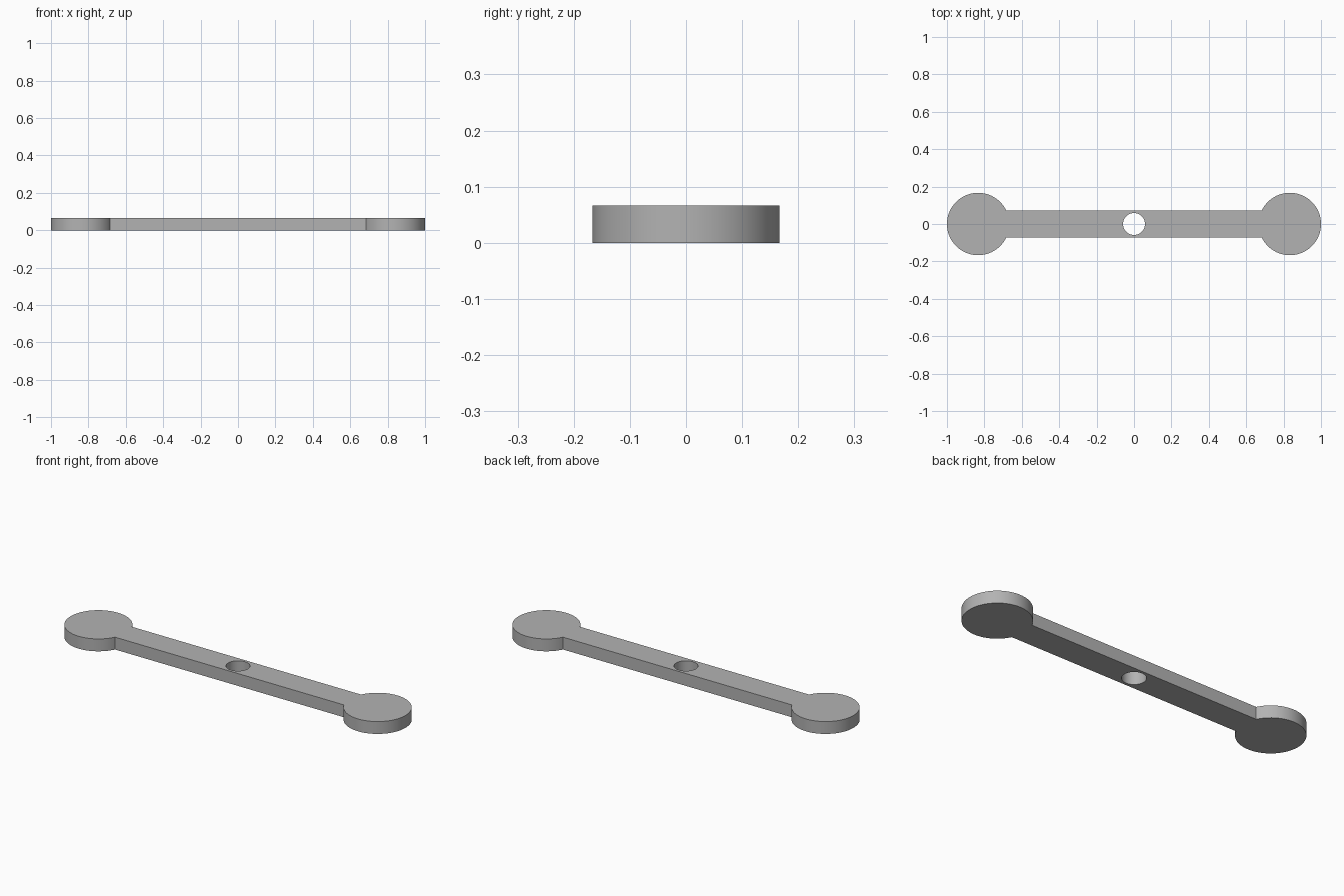
import bpy, bmesh
from math import pi, sin, cos, asin

cube = bpy.data.objects.get("Cube")
if cube:
    bpy.data.objects.remove(cube)

LENGTH = 2.0
PAD_R = LENGTH / 12
PAD_X = LENGTH / 2 - PAD_R
BAR_HALF = 0.073
HOLE_R = 0.0585
THICK = LENGTH / 30

grey = bpy.data.materials.new("plain grey")
grey.use_nodes = True
colour = (0.45, 0.45, 0.45, 1)
grey.diffuse_color = colour
grey.node_tree.nodes["Principled BSDF"].inputs["Base Color"].default_value = colour


def arc(cx, radius, start, end, steps):
    """Points along an arc centred on the x axis, both ends included."""
    angles = [start + (end - start) * i / steps for i in range(steps + 1)]
    return [(cx + radius * cos(a), radius * sin(a)) for a in angles]


def add_loop(bm, points):
    verts = [bm.verts.new((x, y, 0)) for x, y in points]
    return [bm.edges.new((v, verts[i - 1])) for i, v in enumerate(verts)]


# Outline: two round pads whose open ends meet the straight bar
neck = pi - asin(BAR_HALF / PAD_R)
right_pad = arc(PAD_X, PAD_R, -neck, neck, 72)
left_pad = [(-x, -y) for x, y in right_pad]
hole = arc(0, HOLE_R, 0, 2 * pi, 48)[:-1]

# Flat plate with the pivot hole, then given its thickness
bm = bmesh.new()
edges = add_loop(bm, right_pad + left_pad) + add_loop(bm, hole)
bmesh.ops.triangle_fill(bm, edges=edges, use_beauty=True)
bmesh.ops.dissolve_limit(bm, angle_limit=0.01, verts=[], edges=bm.edges[:])
top = bmesh.ops.extrude_face_region(bm, geom=bm.faces[:], use_keep_orig=True)
top_verts = [g for g in top["geom"] if isinstance(g, bmesh.types.BMVert)]
bmesh.ops.translate(bm, verts=top_verts, vec=(0, 0, THICK))
bmesh.ops.recalc_face_normals(bm, faces=bm.faces[:])

mesh = bpy.data.meshes.new("link_arm")
bm.to_mesh(mesh)
bm.free()
mesh.materials.append(grey)
link_arm = bpy.data.objects.new("link_arm", mesh)
bpy.context.collection.objects.link(link_arm)

# Smooth round walls, crisp rims
bpy.ops.object.select_all(action="DESELECT")
link_arm.select_set(True)
bpy.context.view_layer.objects.active = link_arm
bpy.ops.object.shade_smooth_by_angle(angle=pi / 6)
